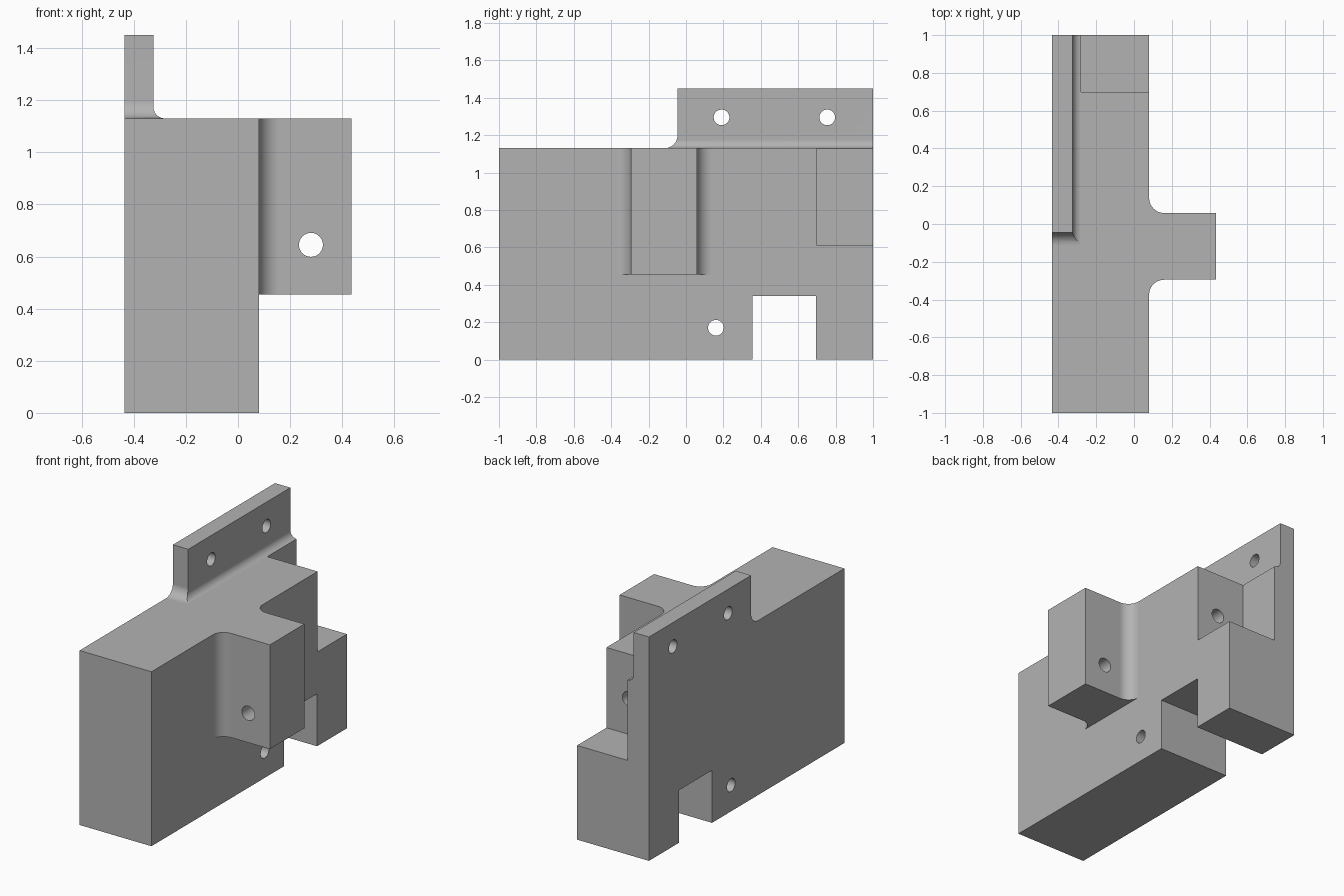
import bpy
import bmesh
from math import sin, cos, pi, radians

if "Cube" in bpy.data.objects:
    bpy.data.objects.remove(bpy.data.objects["Cube"])

grey = bpy.data.materials.new("machined grey")
grey.use_nodes = True
grey.diffuse_color = (0.45, 0.45, 0.45, 1)
grey.node_tree.nodes["Principled BSDF"].inputs["Base Color"].default_value = (0.45, 0.45, 0.45, 1)

# Places two profile coordinates and a depth into x, y, z
PLACE = {
    "x": lambda u, v, d: (d, u, v),
    "y": lambda u, v, d: (u, d, v),
    "z": lambda u, v, d: (u, v, d),
}


def prism(name, points, axis, start, end):
    """Extrude a closed 2D profile along an axis."""
    bm = bmesh.new()
    near = [bm.verts.new(PLACE[axis](u, v, start)) for u, v in points]
    far = [bm.verts.new(PLACE[axis](u, v, end)) for u, v in points]
    bm.faces.new(near)
    bm.faces.new(far)
    n = len(points)
    for i in range(n):
        j = (i + 1) % n
        bm.faces.new((near[i], near[j], far[j], far[i]))
    bmesh.ops.recalc_face_normals(bm, faces=bm.faces)
    mesh = bpy.data.meshes.new(name)
    bm.to_mesh(mesh)
    bm.free()
    mesh.materials.append(grey)
    obj = bpy.data.objects.new(name, mesh)
    bpy.context.collection.objects.link(obj)
    return obj


def arc(cu, cv, r, a0, a1, steps=10):
    angles = [radians(a0 + (a1 - a0) * i / steps) for i in range(steps + 1)]
    return [(cu + r * cos(a), cv + r * sin(a)) for a in angles]


def hole(axis, u, v, r, start, end):
    return prism("hole_cutter", arc(u, v, r, 0, 360, 32)[:-1], axis, start, end)


def combine(target, tool, operation):
    """Apply a boolean and remove its helper."""
    tool.hide_render = True
    mod = target.modifiers.new("boolean", "BOOLEAN")
    mod.operation = operation
    mod.solver = "EXACT"
    mod.object = tool
    bpy.context.view_layer.objects.active = target
    bpy.ops.object.modifier_apply(modifier=mod.name)
    bpy.data.objects.remove(tool)


LEFT, RIGHT, TOP = -0.435, 0.08, 1.13
FLANGE, FOOT, PEAK = -0.325, -0.28, 1.45

# Main block, with the slot through its underside
block = prism("bracket_block", [
    (-1, 0), (0.355, 0), (0.355, 0.34), (0.695, 0.34), (0.695, 0),
    (1, 0), (1, TOP), (-1, TOP)], "x", LEFT, RIGHT)

# Upright flange: side outline intersected with its filleted cross-section
end_r, foot_r = 0.07, FOOT - FLANGE
outline = [(1, 1), (1, PEAK), (-0.045, PEAK)]
outline += arc(-0.045 - end_r, TOP + end_r, end_r, 0, -90)
outline += [(-0.045 - end_r, 1)]
flange = prism("flange", outline, "x", LEFT, 0)
section = [(LEFT - 0.1, 0.9), (LEFT - 0.1, 1.6), (FLANGE, 1.6)]
section += arc(FOOT, TOP + foot_r, foot_r, 180, 270)
section += [(FOOT, 0.9)]
combine(flange, prism("flange_section", section, "y", -0.5, 1.5), "INTERSECT")
combine(block, flange, "UNION")

# Side lug with filleted roots
front, back, r = -0.295, 0.058, 0.08
lug = [(0, front - r)]
lug += arc(RIGHT + r, front - r, r, 180, 90)
lug += [(0.435, front), (0.435, back)]
lug += arc(RIGHT + r, back + r, r, 270, 180)
lug += [(0, back + r)]
combine(block, prism("lug", lug, "z", 0.455, TOP), "UNION")

# Corner pocket at the back
pocket = [(FOOT, 0.70), (0.3, 0.70), (0.3, 1.2), (FOOT, 1.2)]
combine(block, prism("pocket_cutter", pocket, "z", 0.61, 1.3), "DIFFERENCE")

# Cross holes, lug hole and blind pocket hole
for y, z in ((0.19, 1.295), (0.755, 1.295), (0.16, 0.17)):
    combine(block, hole("x", y, z, 0.042, -0.6, 0.3), "DIFFERENCE")
combine(block, hole("y", 0.28, 0.645, 0.046, -0.5, 0.3), "DIFFERENCE")
combine(block, hole("y", -0.08, 0.84, 0.046, 0.3, 0.9), "DIFFERENCE")

# Smooth fillets and bores, crisp flat faces
bpy.ops.object.select_all(action="DESELECT")
block.select_set(True)
bpy.context.view_layer.objects.active = block
bpy.ops.object.shade_smooth_by_angle(angle=radians(30))
weighted = block.modifiers.new("weighted normals", "WEIGHTED_NORMAL")
weighted.keep_sharp = True
